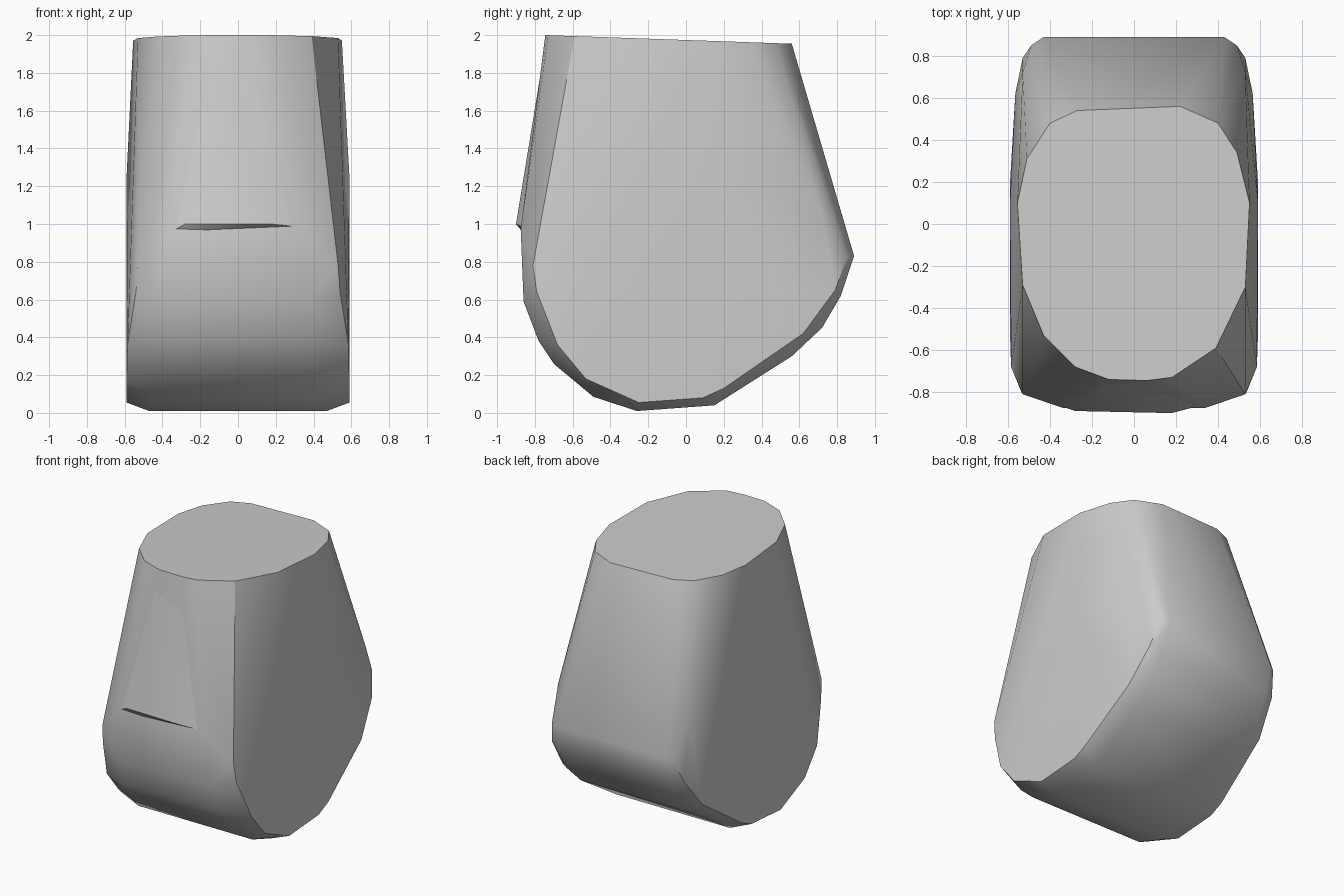
import bpy, bmesh, math

cube = bpy.data.objects.get("Cube")
if cube:
    bpy.data.objects.remove(cube, do_unlink=True)

# Single stone grey
grey = bpy.data.materials.new("stone_grey")
grey.use_nodes = True
GREY = (0.6, 0.6, 0.6, 1)
grey.diffuse_color = GREY
grey.node_tree.nodes["Principled BSDF"].inputs["Base Color"].default_value = GREY


def hull_object(name, points, smooth=30):
    """Faceted solid wrapped around a set of points."""
    bm = bmesh.new()
    for p in points:
        bm.verts.new(p)
    res = bmesh.ops.convex_hull(bm, input=bm.verts)
    loose = [v for v in bm.verts if not v.link_faces]
    bmesh.ops.delete(bm, geom=loose, context='VERTS')
    bmesh.ops.recalc_face_normals(bm, faces=bm.faces)
    bmesh.ops.dissolve_limit(bm, angle_limit=math.radians(1),
                             verts=bm.verts, edges=bm.edges)
    mesh = bpy.data.meshes.new(name)
    bm.to_mesh(mesh)
    bm.free()
    mesh.materials.append(grey)
    obj = bpy.data.objects.new(name, mesh)
    bpy.context.collection.objects.link(obj)
    bpy.ops.object.select_all(action='DESELECT')
    obj.select_set(True)
    bpy.context.view_layer.objects.active = obj
    bpy.ops.object.shade_smooth_by_angle(angle=math.radians(smooth))
    return obj


def both_sides(points):
    return [(s * x, y, z) for x, y, z in points for s in (-1, 1)]


# Flat, slightly tilted top outline (x, y)
top = [(-.27, .54), (.22, .56), (.40, .48), (.49, .34), (.55, .10), (.53, -.30),
       (.39, -.59), (.18, -.73), (.06, -.745), (-.12, -.74), (-.28, -.68),
       (-.43, -.53), (-.53, -.29), (-.555, .10), (-.51, .31), (-.40, .48)]
top_ring = [(x, y, 1.974 - .035 * y) for x, y in top]

# Rounded underside running front to back
belly = [(.34, -.875, .97), (.38, -.86, .59), (.39, -.78, .38), (.39, -.70, .26),
         (.46, -.49, .085), (.47, -.26, .01), (.46, .15, .04), (.46, .56, .30),
         (.46, .72, .45), (.45, .82, .62), (.43, .89, .83)]

# Edge of the broad flat flanks
flank = [(.53, -.81, .78), (.54, -.79, .64), (.585, -.68, .36), (.59, -.53, .18),
         (.59, -.25, .055), (.59, .09, .08), (.59, .20, .13), (.565, .62, .42),
         (.53, .79, .65), (.49, .85, .82), (.59, .10, 1.25), (.53, .72, 1.05)]

hull_object("boulder_body", top_ring + both_sides(belly + flank))

# Thin overhanging lip across the front
lip = [(-.37, -.86, .95), (.31, -.865, .985), (-.28, -.89, 1.0), (.18, -.90, 1.0),
       (-.30, -.83, 1.15), (.20, -.84, 1.15), (-.12, -.74, 1.98), (.06, -.74, 1.98),
       (0, -.80, 1.05)]
hull_object("front_lip", lip)
